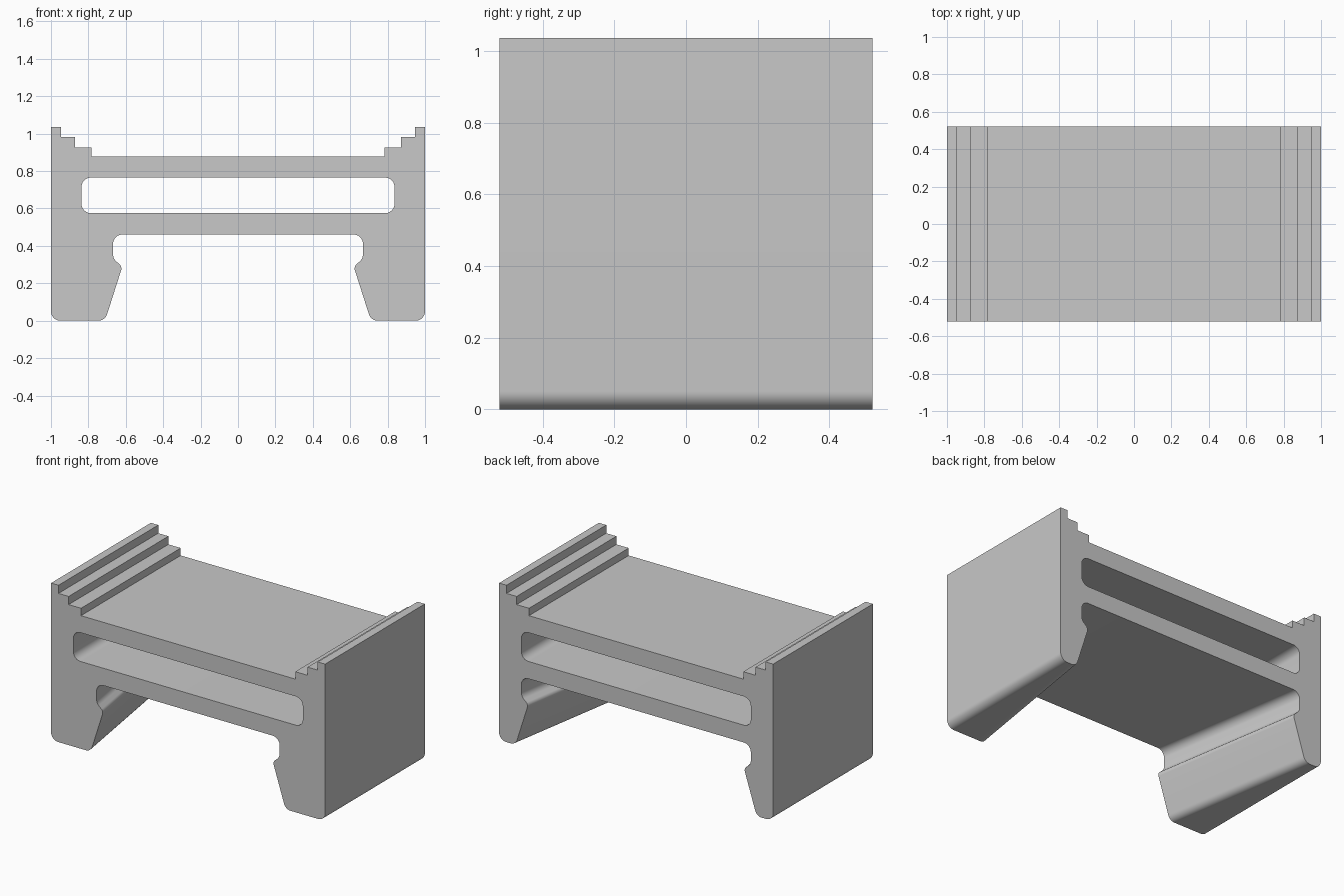
import bpy, bmesh, math
from mathutils import Vector

default = bpy.data.objects.get("Cube")
if default:
    bpy.data.objects.remove(default, do_unlink=True)

HALF_DEPTH = 0.52
BACK_SPREAD = 0.169  # how much wider each side of the lower opening is at the back


def rounded(corners, steps=8):
    """Turn (x, z, radius) corners into an outline with arc fillets."""
    out = []
    for i, (x, z, r) in enumerate(corners):
        p = Vector((x, z))
        if r == 0:
            out.append(p)
            continue
        a = (Vector(corners[i - 1][:2]) - p).normalized()
        b = (Vector(corners[(i + 1) % len(corners)][:2]) - p).normalized()
        half = a.angle(b) / 2
        centre = p + (a + b).normalized() * (r / math.sin(half))
        start = p + a * (r / math.tan(half)) - centre
        end = p + b * (r / math.tan(half)) - centre
        out += [centre + start.lerp(end, k / steps).normalized() * r
                for k in range(steps + 1)]
    return out


def section(spread):
    """Outer outline and slot; spread moves the inner lips outwards."""
    # Right half: stepped rim, outer wall and foot
    right = [
        (0.782, 0.878, 0), (0.782, 0.927, 0), (0.872, 0.927, 0), (0.872, 0.981, 0),
        (0.946, 0.981, 0), (0.946, 1.035, 0), (1, 1.035, 0), (1, 0, 0.05),
    ]
    # Hooked inner lip
    lip = [(0.711, 0, 0.05), (0.619, 0.288, 0.03),
           (0.668, 0.333, 0.05), (0.668, 0.461, 0.05)]
    right += [(x + spread, z, r) for x, z, r in lip]
    outline = right + [(-x, z, r) for x, z, r in reversed(right)]
    # Long rounded slot through the deck
    slot = [(x, z, 0.05) for x, z in
            ((-0.837, 0.575), (0.837, 0.575), (0.837, 0.765), (-0.837, 0.765))]
    return rounded(outline), rounded(slot)


# Front and back sections, each filled around its slot
bm = bmesh.new()
ends = []
for y, spread in ((-HALF_DEPTH, 0), (HALF_DEPTH, BACK_SPREAD)):
    loops = [[bm.verts.new((p.x, y, p.y)) for p in loop] for loop in section(spread)]
    edges = [bm.edges.new((v, loop[i - 1])) for loop in loops for i, v in enumerate(loop)]
    bmesh.ops.triangle_fill(bm, edges=edges, use_beauty=True)
    ends.append(loops)

# Walls joining the two sections
for front, back in zip(*ends):
    for i in range(len(front)):
        bm.faces.new((front[i - 1], front[i], back[i], back[i - 1]))
bmesh.ops.recalc_face_normals(bm, faces=bm.faces[:])

mesh = bpy.data.meshes.new("tapered_bracket")
bm.to_mesh(mesh)
bm.free()
bracket = bpy.data.objects.new("tapered_bracket", mesh)
bpy.context.collection.objects.link(bracket)

# Plain grey finish
grey = bpy.data.materials.new("plain grey")
grey.use_nodes = True
colour = (0.58, 0.58, 0.58, 1)
grey.diffuse_color = colour
next(n for n in grey.node_tree.nodes
     if n.type == "BSDF_PRINCIPLED").inputs["Base Color"].default_value = colour
mesh.materials.append(grey)

# Smooth fillets, crisp edges
bpy.ops.object.select_all(action="DESELECT")
bracket.select_set(True)
bpy.context.view_layer.objects.active = bracket
bpy.ops.object.shade_smooth_by_angle(angle=math.radians(30))
